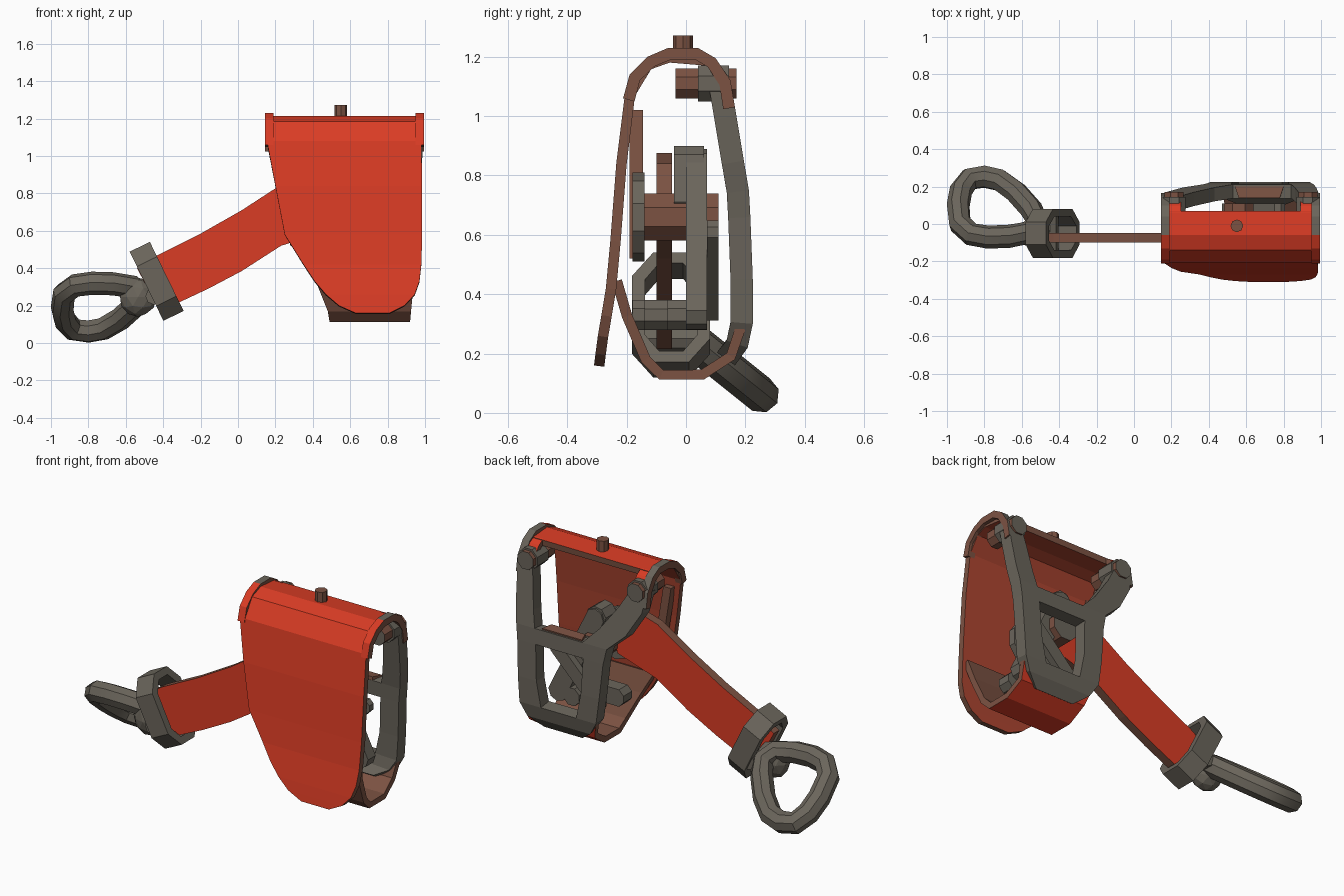
import bpy, bmesh, math
from mathutils import Vector

if "Cube" in bpy.data.objects:
    bpy.data.objects.remove(bpy.data.objects["Cube"])


def material(name, col):
    m = bpy.data.materials.new(name)
    m.diffuse_color = (*col, 1)
    m.use_nodes = True
    m.node_tree.nodes["Principled BSDF"].inputs["Base Color"].default_value = m.diffuse_color
    return m


RED = material("red paint", (0.70, 0.045, 0.018))
WORN = material("worn red", (0.42, 0.06, 0.03))
RUST = material("rusty edge", (0.20, 0.085, 0.055))
GREY = material("grey steel", (0.145, 0.13, 0.105))


def finish(name, verts, faces, mats):
    me = bpy.data.meshes.new(name)
    me.from_pydata([tuple(v) for v in verts], [], faces)
    me.update()
    ob = bpy.data.objects.new(name, me)
    bpy.context.collection.objects.link(ob)
    for m in mats:
        me.materials.append(m)
    return ob


def solidify(ob, t, offset):
    s = ob.modifiers.new("thickness", 'SOLIDIFY')
    s.thickness, s.offset = t, offset
    s.material_offset, s.material_offset_rim = 1, 2
    return ob


def sheet(name, rows, t, mats, offset=-1, closed=False):
    """Bent sheet metal: consecutive rows of two points joined by quads."""
    n = len(rows)
    faces = []
    for i in range(n if closed else n - 1):
        a, b = 2 * i, 2 * ((i + 1) % n)
        faces.append((b, b + 1, a + 1, a))
    return solidify(finish(name, [p for r in rows for p in r], faces, mats), t, offset)


def prism(name, pts, y0, y1, cap, side):
    """Outline in x, z extruded along y."""
    n = len(pts)
    verts = [(x, y, z) for y in (y0, y1) for x, z in pts]
    faces = [tuple(range(n)), tuple(range(2 * n - 1, n - 1, -1))]
    faces += [(i, i + n, (i + 1) % n + n, (i + 1) % n) for i in range(n)]
    ob = finish(name, verts, faces, [cap, side])
    for p in ob.data.polygons[2:]:
        p.material_index = 1
    bm = bmesh.new()
    bm.from_mesh(ob.data)
    bmesh.ops.recalc_face_normals(bm, faces=bm.faces)
    bm.to_mesh(ob.data)
    bm.free()
    return ob


def disc(name, x, z, r, y0, y1, cap, side, sides=8):
    pts = [(x + r * math.cos(math.tau * (i + .5) / sides),
            z + r * math.sin(math.tau * (i + .5) / sides)) for i in range(sides)]
    return prism(name, pts, y0, y1, cap, side)


def tube(name, pts, r, mat, cyclic=True):
    cu = bpy.data.curves.new(name, 'CURVE')
    cu.dimensions = '3D'
    cu.bevel_depth, cu.bevel_resolution = r, 2
    cu.use_fill_caps = True
    sp = cu.splines.new('POLY')
    sp.points.add(len(pts) - 1)
    for p, c in zip(sp.points, pts):
        p.co = (*c, 1)
    sp.use_cyclic_u = cyclic
    cu.materials.append(mat)
    ob = bpy.data.objects.new(name, cu)
    bpy.context.collection.objects.link(ob)
    bpy.ops.object.select_all(action='DESELECT')
    ob.select_set(True)
    bpy.context.view_layer.objects.active = ob
    bpy.ops.object.convert(target='MESH')
    bpy.ops.object.shade_smooth_by_angle(angle=math.radians(30))
    return bpy.context.object


def spans(rows):
    return [[(x0, y, z), (x1, y, z)] for y, z, x0, x1 in rows]


# Front cover: wraps over the top and hangs down as a rounded flap
sheet("front_cover", spans([
    (.07, 1.205, .18, .97), (-.06, 1.215, .17, .975), (-.14, 1.185, .16, .975),
    (-.205, 1.08, .155, .98), (-.235, .84, .2, .985), (-.255, .58, .25, .985),
    (-.27, .42, .35, .98), (-.285, .33, .41, .97), (-.297, .26, .47, .945),
    (-.305, .2, .54, .89), (-.31, .16, .63, .81)]), .035, [RED, WORN, RUST])

# Channel closing the underside, rusty on its front faces
channel = sheet("bottom_channel", spans([
    (-.25, .44, .36, .96), (-.215, .32, .42, .94), (-.15, .17, .48, .925),
    (-.09, .112, .49, .92), (.06, .112, .49, .92), (.165, .18, .48, .91),
    (.2, .28, .45, .92)]), .035, [RED, RUST, RUST, RUST, RUST, RUST])
for p in channel.data.polygons:
    if p.normal.y < -.5:
        p.material_index = 3

# End hoops over the top corners: painted in front, bare behind, with red tabs
front_arc = [(-.06, 1.23), (-.13, 1.2), (-.19, 1.14), (-.212, 1.06)]
back_arc = [(.165, 1.03), (.15, 1.12), (.1, 1.195), (.04, 1.23), (-.06, 1.23)]
for side, x, t in (("left", .145, .17), ("right", .95, .89)):
    for part, arc, mats in (("front", front_arc, [RED, RUST, RUST]),
                            ("back", back_arc, [GREY, RUST, RUST])):
        sheet(f"{side}_{part}_hoop", [[(x, y, z), (x + .045, y, z)] for y, z in arc],
              .04, mats)
    sheet(f"{side}_tab", spans([(.14, 1.13, t, t + .08), (.1, 1.185, t, t + .08),
                                (.06, 1.207, t, t + .08)]), .03, [RED, WORN, RUST])

# Back plate: two arms, two legs, a cross bar and a rounded bottom bar
plate = [(1.12, .15, .15, .25, .9, .99), (1.0, .17, .17, .32, .88, .985),
         (.85, .195, .26, .43, .86, .975), (.75, .212, .37, .53, .84, .96),
         (.66, .217, .39, .52, .83, .95), (.45, .225, .41, .53, .82, .94),
         (.3, .225, .43, .56, .79, .93), (.22, .208, .48, .61, .76, .89),
         (.16, .165, .56, .63, .74, .81)]
verts = [(x, y, z) for z, y, *xs in plate for x in xs]
faces = []
for i in range(len(plate) - 1):
    for c in range(3):
        if c != 1 or i in (3, 6, 7):
            a = 4 * i + c
            faces.append((a, a + 1, a + 5, a + 4))
solidify(finish("back_plate", verts, faces, [GREY, GREY, GREY]), .075, -1)
sheet("cross_bar_lip", spans([(.2, .757, .54, .8), (.14, .763, .56, .78)]),
      .02, [RUST, RUST, RUST])

# Corner bolts and top pin
for side, x in (("left", .215), ("right", .93)):
    disc(f"{side}_bolt", x, 1.11, .055, -.035, .17, GREY, RUST)
    disc(f"{side}_bolt_collar", x, 1.11, .066, .04, .145, GREY, GREY)
tube("top_pin", [(.55, -.01, 1.18), (.55, -.01, 1.272)], .034, RUST, False)

# Inner mechanism
disc("axle", .56, .66, .085, -.18, .11, GREY, RUST)
disc("axle_washer", .56, .66, .15, -.18, -.14, GREY, GREY, 10)
disc("lower_pin", .7, .33, .055, -.18, .07, GREY, GREY)
prism("inner_rail", [(.2, 1.02), (.25, 1.02), (.33, .52), (.28, .52)],
      -.19, -.145, RUST, RUST)


def bar(name, a, b, w, y0, y1):
    a, b = Vector(a), Vector(b)
    d = (b - a).normalized() * w
    n = Vector((-d.y, d.x))
    prism(name, [a + n, a - d * .6 + n * .4, a - d * .6 - n * .4, a - n,
                 b - n, b + d * .6 - n * .4, b + d * .6 + n * .4, b + n],
          y0, y1, GREY, GREY)


bar("lever", (.54, .85), (.8, .32), .055, 0, .07)
bar("lever_head", (.54, .86), (.57, .7), .06, -.04, .06)
bar("pawl", (.5, .34), (.78, .62), .04, .07, .11)
bar("lower_link", (.48, .33), (.78, .33), .05, -.14, -.06)

# Arm running out of the housing
prism("arm", [(-.54, .4), (-.43, .47), (-.2, .585), (.02, .71), (.22, .84), (.34, .875),
              (.48, .84), (.52, .72), (.48, .6), (.23, .52), (.02, .385),
              (-.16, .29), (-.32, .215), (-.46, .25)], -.1, -.048, RED, RUST)

# Collar around the end of the arm
c, d, v = Vector((-.435, -.05, .33)), Vector((.9, 0, .44)), Vector((-.44, 0, .9))
loop = [(.05, .185), (-.05, .185), (-.11, .11), (-.11, -.11),
        (-.05, -.185), (.05, -.185), (.11, -.11), (.11, .11)]
rows = []
for y, h in loop:
    p = c + v * h + Vector((0, y, 0))
    rows.append([p - d * .06, p + d * .06])
sheet("collar", rows, .045, [GREY, GREY, GREY], 0, True)

# Tilted pull ring and the knuckle joining it to the collar
ring = [(-.93, 0), (-.94, .1), (-.925, .18), (-.88, .24), (-.8, .253), (-.72, .235),
        (-.63, .17), (-.55, .08), (-.515, .01), (-.56, -.045), (-.67, -.066),
        (-.78, -.07), (-.87, -.055)]
tube("pull_ring", [(x, y, .184 - .8 * (y - .1)) for x, y in ring], .062, GREY)
bm = bmesh.new()
bmesh.ops.create_icosphere(bm, subdivisions=2, radius=1)
me = bpy.data.meshes.new("knuckle")
bm.to_mesh(me)
bm.free()
me.materials.append(GREY)
knuckle = bpy.data.objects.new("knuckle", me)
bpy.context.collection.objects.link(knuckle)
knuckle.location, knuckle.scale = (-.535, -.05, .245), (.1, .075, .105)
tube("knuckle_pin", [(-.45, -.16, .25), (-.45, .065, .25)], .045, GREY, False)
